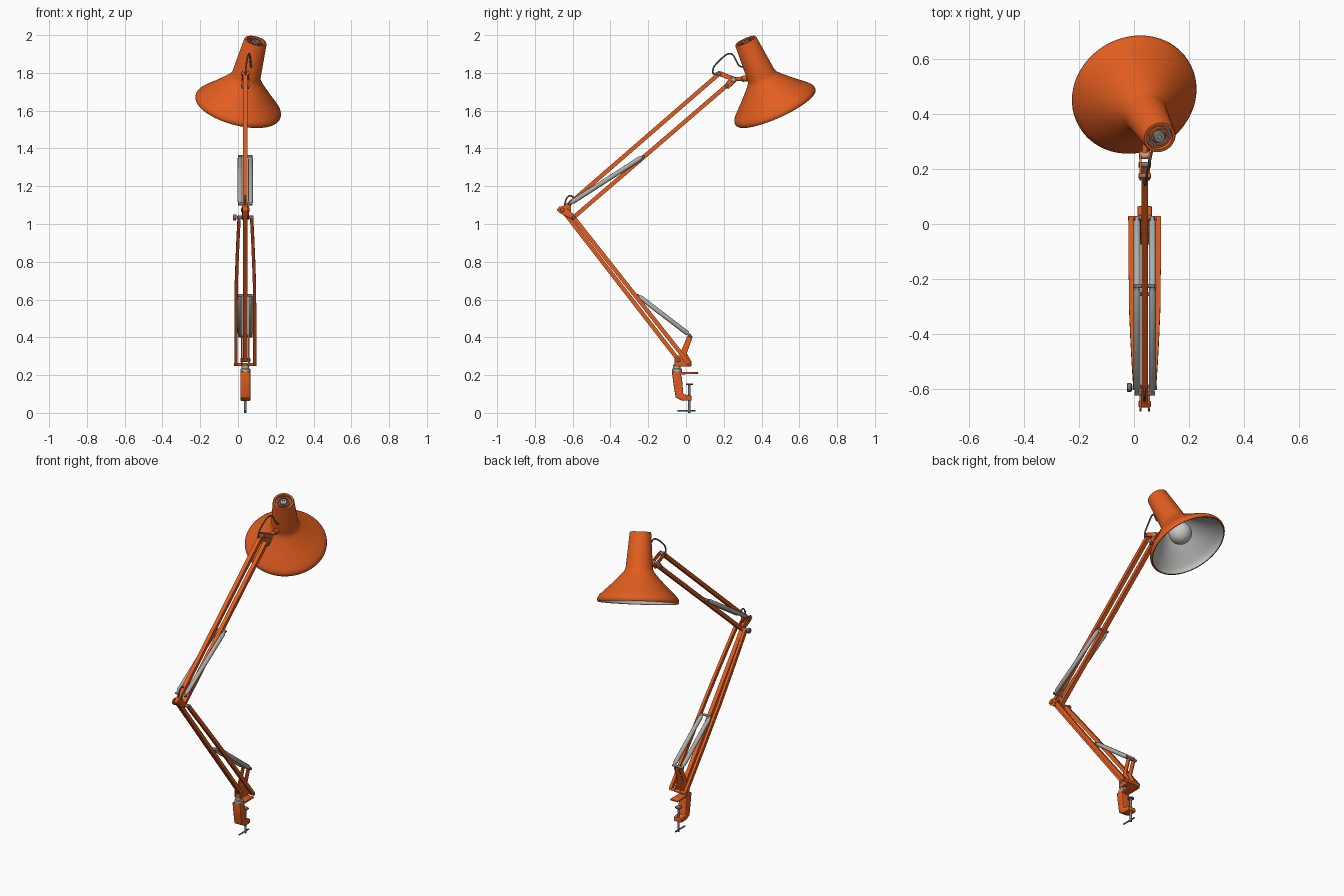
import bpy, bmesh, math
from mathutils import Vector as V

if "Cube" in bpy.data.objects:
    bpy.data.objects.remove(bpy.data.objects["Cube"])

CX = 0.039  # centre plane of the arm


def mat(name, rgb):
    m = bpy.data.materials.new(name)
    m.diffuse_color = (*rgb, 1)
    m.use_nodes = True
    m.node_tree.nodes["Principled BSDF"].inputs["Base Color"].default_value = m.diffuse_color
    return m


ORANGE = mat("orange_paint", (0.76, 0.11, 0.014))
INNER = mat("pale_grey_lining", (0.53, 0.53, 0.52))
BULB = mat("bulb_glass", (0.60, 0.60, 0.59))
STEEL = mat("spring_steel", (0.42, 0.42, 0.41))
METAL = mat("dark_metal", (0.2, 0.2, 0.2))
CABLE = mat("cable_grey", (0.17, 0.17, 0.17))


def finish(name, bm, mats, angle=35):
    bmesh.ops.remove_doubles(bm, verts=bm.verts, dist=1e-6)
    bmesh.ops.recalc_face_normals(bm, faces=bm.faces)
    me = bpy.data.meshes.new(name)
    bm.to_mesh(me)
    bm.free()
    for m in mats:
        me.materials.append(m)
    ob = bpy.data.objects.new(name, me)
    bpy.context.collection.objects.link(ob)
    bpy.ops.object.select_all(action='DESELECT')
    ob.select_set(True)
    bpy.context.view_layer.objects.active = ob
    bpy.ops.object.shade_smooth_by_angle(angle=math.radians(angle))
    return ob


def lathe(name, origin, axis, profile, mats, seg=24, idx=None):
    """Revolve (distance along axis, radius) points; idx = material per band."""
    o, a = V(origin), V(axis).normalized()
    u = a.orthogonal().normalized()
    w = a.cross(u)
    bm = bmesh.new()
    rings = []
    for t, r in profile:
        if r == 0:
            rings.append([bm.verts.new(o + a * t)] * seg)
        else:
            rings.append([bm.verts.new(o + a * t + r * (u * math.cos(k * math.tau / seg) + w * math.sin(k * math.tau / seg))) for k in range(seg)])
    for i in range(len(rings) - 1):
        for k in range(seg):
            n = (k + 1) % seg
            q = list(dict.fromkeys([rings[i][k], rings[i][n], rings[i + 1][n], rings[i + 1][k]]))
            if len(q) > 2:
                bm.faces.new(q).material_index = idx[i] if idx else 0
    return finish(name, bm, mats)


def rod(name, a, b, r, m, seg=16):
    a, b = V(a), V(b)
    L = (b - a).length
    c = min(r * 0.2, L * 0.2)
    return lathe(name, a, b - a, [(0, 0), (0, r - c), (c, r), (L - c, r), (L, r - c), (L, 0)], [m], seg)


def sweep(name, pts, section, m, angle=35):
    """Sweep a section (across, up) along a path lying near the y-z plane."""
    pts = [V(p) for p in pts]
    bm = bmesh.new()
    rings = []
    for i, p in enumerate(pts):
        t = (pts[min(i + 1, len(pts) - 1)] - pts[max(i - 1, 0)]).normalized()
        up = V((1, 0, 0)).cross(t).normalized()
        side = t.cross(up)
        rings.append([bm.verts.new(p + side * x + up * y) for x, y in section])
    n = len(section)
    for r0, r1 in zip(rings, rings[1:]):
        for k in range(n):
            bm.faces.new([r0[k], r0[(k + 1) % n], r1[(k + 1) % n], r1[k]])
    bm.faces.new(rings[0])
    bm.faces.new(rings[-1])
    return finish(name, bm, [m], angle)


def rect(w, h):
    return [(-w / 2, -h / 2), (w / 2, -h / 2), (w / 2, h / 2), (-w / 2, h / 2)]


def circle(r, n=10):
    return [(r * math.cos(k * math.tau / n), r * math.sin(k * math.tau / n)) for k in range(n)]


def smooth_path(pts, steps=6):
    """Catmull-Rom interpolation of a few points."""
    p = [V(q) for q in pts]
    p = [p[0]] + p + [p[-1]]
    out = []
    for a, b, c, d in zip(p, p[1:], p[2:], p[3:]):
        for s in range(steps):
            t = s / steps
            out.append(0.5 * (2 * b + (c - a) * t + (2 * a - 5 * b + 4 * c - d) * t * t + (3 * b - a - 3 * c + d) * t ** 3))
    return out + [p[-1]]


def plate(name, yz, x, width, m, bevel=0.002):
    """Extrude a y-z outline across x."""
    bm = bmesh.new()
    f = bm.faces.new([bm.verts.new((x - width / 2, y, z)) for y, z in yz])
    e = bmesh.ops.extrude_face_region(bm, geom=[f])
    bmesh.ops.translate(bm, verts=[g for g in e["geom"] if isinstance(g, bmesh.types.BMVert)], vec=(width, 0, 0))
    bmesh.ops.recalc_face_normals(bm, faces=bm.faces)
    bmesh.ops.bevel(bm, geom=bm.edges[:], offset=bevel, segments=2, affect='EDGES', profile=0.5)
    return finish(name, bm, [m])


def cross(name, y, z, half, r, m):
    return rod(name, (CX - half, y, z), (CX + half, y, z), r, m)


# ---- shade: outer shell, lining, vented cap ----
RIM, AX = V((-0.002, 0.476, 1.614)), V((0.237, -0.40, 0.885)).normalized()
outer = [(0, 0.228), (0.006, 0.232), (0.018, 0.232), (0.030, 0.227), (0.042, 0.217), (0.06, 0.199), (0.09, 0.167),
         (0.12, 0.137), (0.15, 0.108), (0.168, 0.092), (0.182, 0.082), (0.197, 0.077), (0.396, 0.061)]
inner = [(max(t - 0.003, 0.001), r - 0.006) for t, r in reversed(outer[:-1])]
cap = [(0.402, 0.058), (0.402, 0.048), (0.388, 0.046), (0.388, 0.037), (0.398, 0.036), (0.398, 0.028), (0.388, 0.027), (0.388, 0)]
prof = [(0.27, 0), (0.27, 0.066)] + inner + outer + cap
idx = [1] * (1 + len(inner)) + [0] * (len(outer) + 2) + [0, 2, 0, 0, 2, 2, 2]
lathe("lamp_shade", RIM, AX, prof, [ORANGE, INNER, METAL], 72, idx)
lathe("cap_button", RIM, AX, [(0.385, 0), (0.385, 0.021), (0.399, 0.021), (0.402, 0.018), (0.402, 0.009), (0.397, 0.008), (0.397, 0)], [STEEL], 24)
bulb = [(0.105 + 0.066 * math.sin(a), 0.066 * max(math.cos(a), 0)) for a in [-math.pi / 2 + k * math.pi / 18 for k in range(16)]]
bulb[0] = (0.039, 0)
lathe("bulb", RIM, AX, bulb + [(0.20, 0.026), (0.27, 0.024), (0.27, 0)], [BULB], 32)

# ---- key pivots (y, z) ----
ELBOW, ELBOW2 = (-0.655, 1.075), (-0.595, 1.035)
HEAD, HEAD2 = (0.175, 1.795), (0.215, 1.732)
BASE, BASE2 = (-0.04, 0.28), (0.02, 0.256)


def at(p, dx=0):
    return (CX + dx, p[0], p[1])


# ---- arms ----
sweep("upper_arm_top_bar", [at(ELBOW), at(HEAD)], rect(0.024, 0.022), ORANGE)
sweep("upper_arm_lower_bar", [at(ELBOW2), at(HEAD2)], rect(0.024, 0.022), ORANGE)
sweep("lower_arm_centre_bar", [at(ELBOW), at(BASE)], rect(0.024, 0.022), ORANGE)
for s, side in ((-1, "left"), (1, "right")):
    pts = [(CX + s * x, BASE2[0] + (ELBOW2[0] - BASE2[0]) * t, BASE2[1] + (ELBOW2[1] - BASE2[1]) * t)
           for t, x in ((0, 0.050), (0.3, 0.050), (0.55, 0.048), (0.7, 0.044), (0.85, 0.039), (1, 0.033))]
    sweep("lower_arm_side_bar_" + side, pts, rect(0.017, 0.022), ORANGE)
    # elbow, head and base plates
    plate("elbow_plate_" + side, [(-0.684, 1.075), (-0.668, 1.057), (-0.6, 1.022), (-0.584, 1.03), (-0.594, 1.05), (-0.625, 1.078), (-0.65, 1.095), (-0.672, 1.092)],
          CX + s * 0.0155, 0.007, ORANGE)
    plate("head_plate_" + side, [(0.158, 1.79), (0.17, 1.81), (0.19, 1.806), (0.265, 1.775), (0.268, 1.757), (0.225, 1.715), (0.207, 1.72), (0.207, 1.74), (0.225, 1.765)],
          CX + s * 0.0155, 0.007, ORANGE)
    plate("base_plate_" + side, [(0.005, 0.402), (0.02, 0.417), (0.035, 0.402), (0.004, 0.315), (0.03, 0.27), (0.03, 0.247), (-0.06, 0.25), (-0.06, 0.29), (-0.035, 0.305)],
          CX + s * 0.018, 0.008, ORANGE)
    # springs with short necked ends
    for label, a, b in (("upper", (-0.615, 1.108), (-0.228, 1.357)), ("lower", (0.022, 0.41), (-0.255, 0.622))):
        a, b = V(at(a, s * 0.028)), V(at(b, s * 0.028))
        L = (b - a).length
        lathe(label + "_spring_" + side, a, b - a, [(0, 0), (0, 0.007), (0.012, 0.008), (0.02, 0.0128), (L - 0.02, 0.0128), (L - 0.012, 0.008), (L, 0.007), (L, 0)], [STEEL], 16)

# ---- pins and spring anchors ----
for name, p, half, r, m in (
        ("elbow_pin", ELBOW, 0.022, 0.012, ORANGE), ("elbow_cross_pin", ELBOW2, 0.044, 0.009, METAL),
        ("head_top_pin", HEAD, 0.023, 0.010, METAL), ("head_lower_pin", HEAD2, 0.023, 0.010, METAL),
        ("base_pin", BASE, 0.026, 0.010, METAL), ("base_cross_pin", BASE2, 0.060, 0.009, ORANGE),
        ("upper_spring_top_pin", (-0.226, 1.358), 0.038, 0.007, METAL),
        ("upper_spring_foot_pin", (-0.617, 1.106), 0.038, 0.007, METAL),
        ("lower_spring_top_pin", (-0.255, 0.622), 0.038, 0.007, METAL),
        ("lower_spring_foot_pin", (0.022, 0.408), 0.038, 0.008, METAL)):
    cross(name, p[0], p[1], half, r, m)
rod("elbow_knob", (-0.026, *ELBOW2), (-0.008, *ELBOW2), 0.016, METAL)
plate("elbow_spring_lug", [(-0.64, 1.08), (-0.61, 1.065), (-0.607, 1.108), (-0.622, 1.112)], CX, 0.014, ORANGE)

# ---- head joint ----
cross("head_swivel", 0.25, 1.765, 0.021, 0.014, STEEL)
rod("head_stub", (CX, 0.245, 1.765), (0.044, 0.335, 1.772), 0.011, ORANGE)
rod("head_collar", (CX + 0.004, 0.295, 1.768), (0.044, 0.325, 1.771), 0.016, ORANGE)

# ---- cables ----
cable = smooth_path([(CX, 0.165, 1.80), (CX, 0.145, 1.795), (0.042, 0.147, 1.83), (0.048, 0.185, 1.873), (0.056, 0.222, 1.9), (0.062, 0.25, 1.893), (0.068, 0.28, 1.84), (0.07, 0.31, 1.83)])
sweep("head_cable", cable, circle(0.0045), CABLE)
sweep("elbow_cable", smooth_path([(CX, -0.645, 1.085), (CX, -0.635, 1.13), (CX, -0.615, 1.15), (CX, -0.595, 1.14), (CX, -0.58, 1.12)]), circle(0.0045), CABLE)

# ---- clamp ----
rod("base_collar", (CX, -0.048, 0.212), (CX, -0.048, 0.236), 0.026, STEEL)
rod("base_post", (CX, -0.048, 0.23), (CX, -0.048, 0.256), 0.02, STEEL)
plate("base_foot", [(-0.06, 0.246), (0.028, 0.246), (0.028, 0.256), (-0.06, 0.258)], CX, 0.044, ORANGE)
plate("clamp_body", [(-0.075, 0.218), (0.065, 0.216), (0.065, 0.206), (-0.03, 0.204), (-0.022, 0.19), (-0.014, 0.098), (0.028, 0.092), (0.03, 0.066), (-0.02, 0.064), (-0.055, 0.082), (-0.066, 0.15)],
      CX, 0.053, ORANGE, 0.004)
rod("clamp_screw", (CX, 0.018, 0.0), (CX, 0.018, 0.15), 0.007, METAL)
rod("clamp_pad", (CX, 0.018, 0.148), (CX, 0.018, 0.156), 0.019, METAL)
rod("clamp_handle", (CX, -0.045, 0.012), (CX, 0.05, 0.012), 0.0045, METAL)
